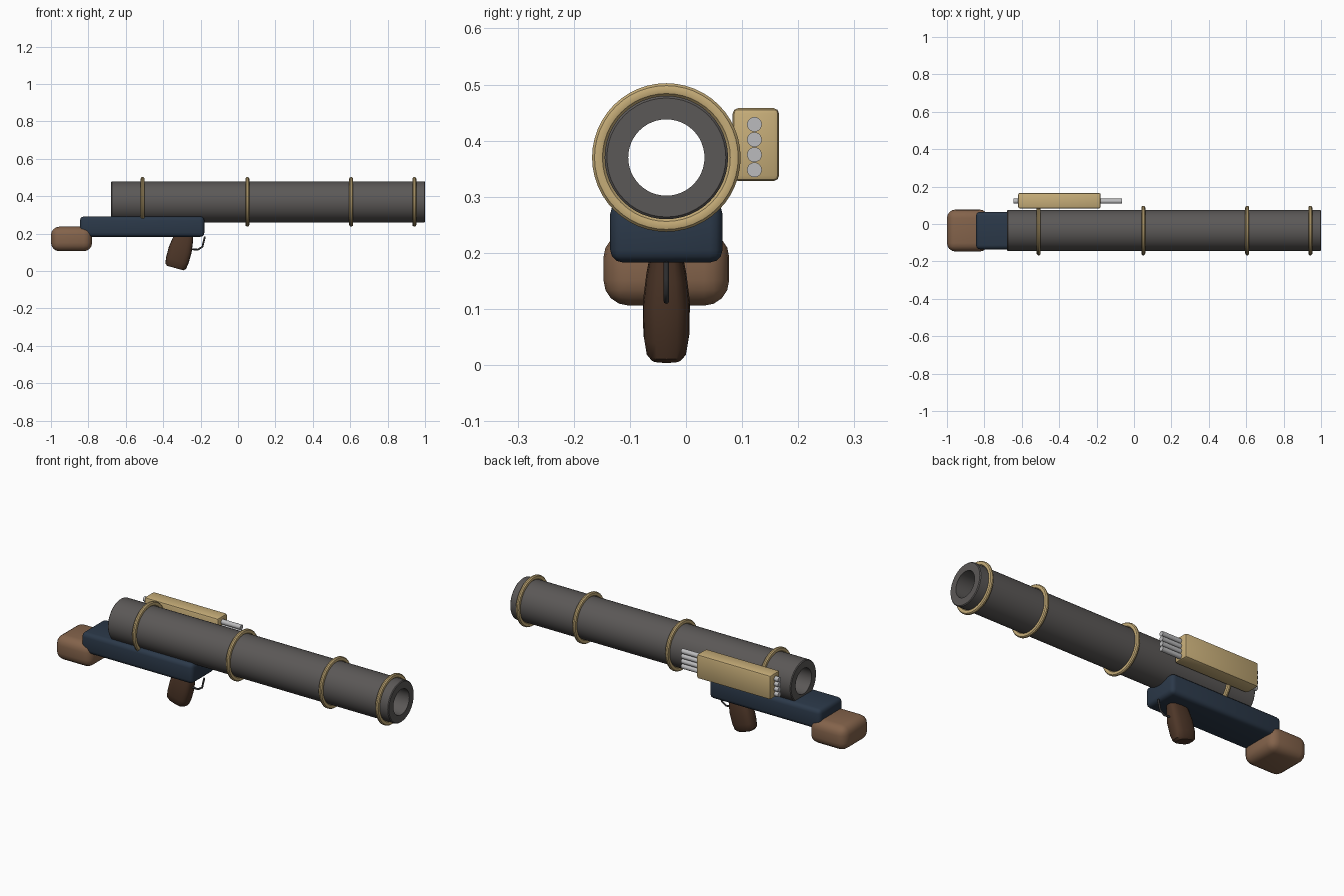
import bpy, bmesh, math
from mathutils import Matrix, Vector

old = bpy.data.objects.get("Cube")
if old:
    bpy.data.objects.remove(old, do_unlink=True)

AXIS_Y, AXIS_Z = -0.035, 0.37
ALONG_X = Matrix.Rotation(math.pi / 2, 4, 'Y')


def material(name, r, g, b):
    m = bpy.data.materials.new(name)
    m.use_nodes = True
    m.diffuse_color = (r, g, b, 1)
    m.node_tree.nodes["Principled BSDF"].inputs["Base Color"].default_value = (r, g, b, 1)
    return m


gunmetal = material("gunmetal", 0.105, 0.098, 0.095)
brass = material("brass", 0.57, 0.42, 0.19)
navy = material("navy", 0.024, 0.04, 0.066)
light_wood = material("light wood", 0.23, 0.125, 0.07)
dark_wood = material("dark wood", 0.075, 0.037, 0.021)
silver = material("silver", 0.5, 0.5, 0.51)
dark_steel = material("dark steel", 0.04, 0.04, 0.042)


def finish(name, bm, mat, bevel=0, segments=3):
    bmesh.ops.recalc_face_normals(bm, faces=bm.faces[:])
    mesh = bpy.data.meshes.new(name)
    bm.to_mesh(mesh)
    bm.free()
    obj = bpy.data.objects.new(name, mesh)
    bpy.context.collection.objects.link(obj)
    mesh.materials.append(mat)
    bpy.ops.object.select_all(action='DESELECT')
    obj.select_set(True)
    bpy.context.view_layer.objects.active = obj
    if bevel:
        mod = obj.modifiers.new("rounding", 'BEVEL')
        mod.width, mod.segments = bevel, segments
        bpy.ops.object.modifier_apply(modifier=mod.name)
    bpy.ops.object.shade_smooth_by_angle(angle=math.radians(35))
    return obj


def box(name, low, high, mat, bevel, segments=3):
    bm = bmesh.new()
    bmesh.ops.create_cube(bm, size=1)
    low, high = Vector(low), Vector(high)
    for v in bm.verts:
        v.co = (low + high) / 2 + v.co * (high - low)
    return finish(name, bm, mat, bevel, segments)


def lathe(name, profile, mat, sides=48):
    """Revolve a closed (x, radius) loop around the barrel axis."""
    bm = bmesh.new()
    loops = []
    for i in range(sides):
        a = math.tau * i / sides
        loops.append([bm.verts.new((x, AXIS_Y + r * math.cos(a), AXIS_Z + r * math.sin(a)))
                      for x, r in profile])
    n = len(profile)
    for i in range(sides):
        a, b = loops[i], loops[(i + 1) % sides]
        for j in range(n):
            k = (j + 1) % n
            bm.faces.new((a[j], a[k], b[k], b[j]))
    return finish(name, bm, mat)


# Barrel: open tube with slightly chamfered lips
X0, X1, R, BORE, C = -0.678, 1.0, 0.11, 0.068, 0.004
lathe("barrel", [(X0, BORE), (X0, R - C), (X0 + C, R), (X1 - C, R), (X1, R - C), (X1, BORE)], gunmetal)

# Brass bands around the barrel
for i, x in enumerate((-0.51, 0.05, 0.605, 0.943)):
    section = [(x + 0.011 * math.cos(math.tau * k / 10), 0.121 + 0.012 * math.sin(math.tau * k / 10))
               for k in range(10)]
    lathe(f"barrel_band_{i + 1}", section, brass)

# Body and shoulder stock
box("body", (-0.845, -0.135, 0.183), (-0.18, 0.065, 0.292), navy, 0.022)
box("shoulder_stock", (-1.0, -0.147, 0.106), (-0.78, 0.077, 0.237), light_wood, 0.045, 4)

# Side box with four rods running through it
box("rod_box", (-0.62, 0.083, 0.328), (-0.178, 0.166, 0.458), brass, 0.01, 2)
for i in range(4):
    bm = bmesh.new()
    place = Matrix.Translation((-0.354, 0.122, 0.348 + i * 0.027)) @ ALONG_X
    bmesh.ops.create_cone(bm, cap_ends=True, segments=20, radius1=0.0132, radius2=0.0132,
                          depth=0.58, matrix=place)
    finish(f"rod_{i + 1}", bm, silver)

# Grip: lofted rounded sections, raked backwards
bm = bmesh.new()
rake = Matrix.Translation((-0.336, AXIS_Y, 0.016)) @ Matrix.Rotation(0.27, 4, 'Y')
rings = []
for h, half_x, half_y in ((0, 0.045, 0.029), (0.01, 0.057, 0.036), (0.04, 0.062, 0.041),
                          (0.1, 0.063, 0.042), (0.15, 0.056, 0.036), (0.2, 0.046, 0.026)):
    ring = []
    for k in range(20):
        c, s = math.cos(math.tau * k / 20), math.sin(math.tau * k / 20)
        ring.append(bm.verts.new(rake @ Vector((half_x * math.copysign(abs(c) ** 0.65, c),
                                                half_y * math.copysign(abs(s) ** 0.65, s), h))))
    rings.append(ring)
for a, b in zip(rings, rings[1:]):
    for k in range(20):
        m = (k + 1) % 20
        bm.faces.new((a[k], a[m], b[m], b[k]))
bm.faces.new(rings[0])
bm.faces.new(rings[-1])
finish("grip", bm, dark_wood)

# Trigger guard: thin bent bar from grip to body
curve = bpy.data.curves.new("trigger_guard", 'CURVE')
curve.dimensions = '3D'
curve.bevel_depth, curve.bevel_resolution, curve.use_fill_caps = 0.005, 2, True
path = [(-0.26, 0.118), (-0.215, 0.114), (-0.19, 0.13), (-0.184, 0.155), (-0.177, 0.184)]
spline = curve.splines.new('POLY')
spline.points.add(len(path) - 1)
for point, (x, z) in zip(spline.points, path):
    point.co = (x, AXIS_Y, z, 1)
curve.materials.append(dark_steel)
guard = bpy.data.objects.new("trigger_guard", curve)
bpy.context.collection.objects.link(guard)
